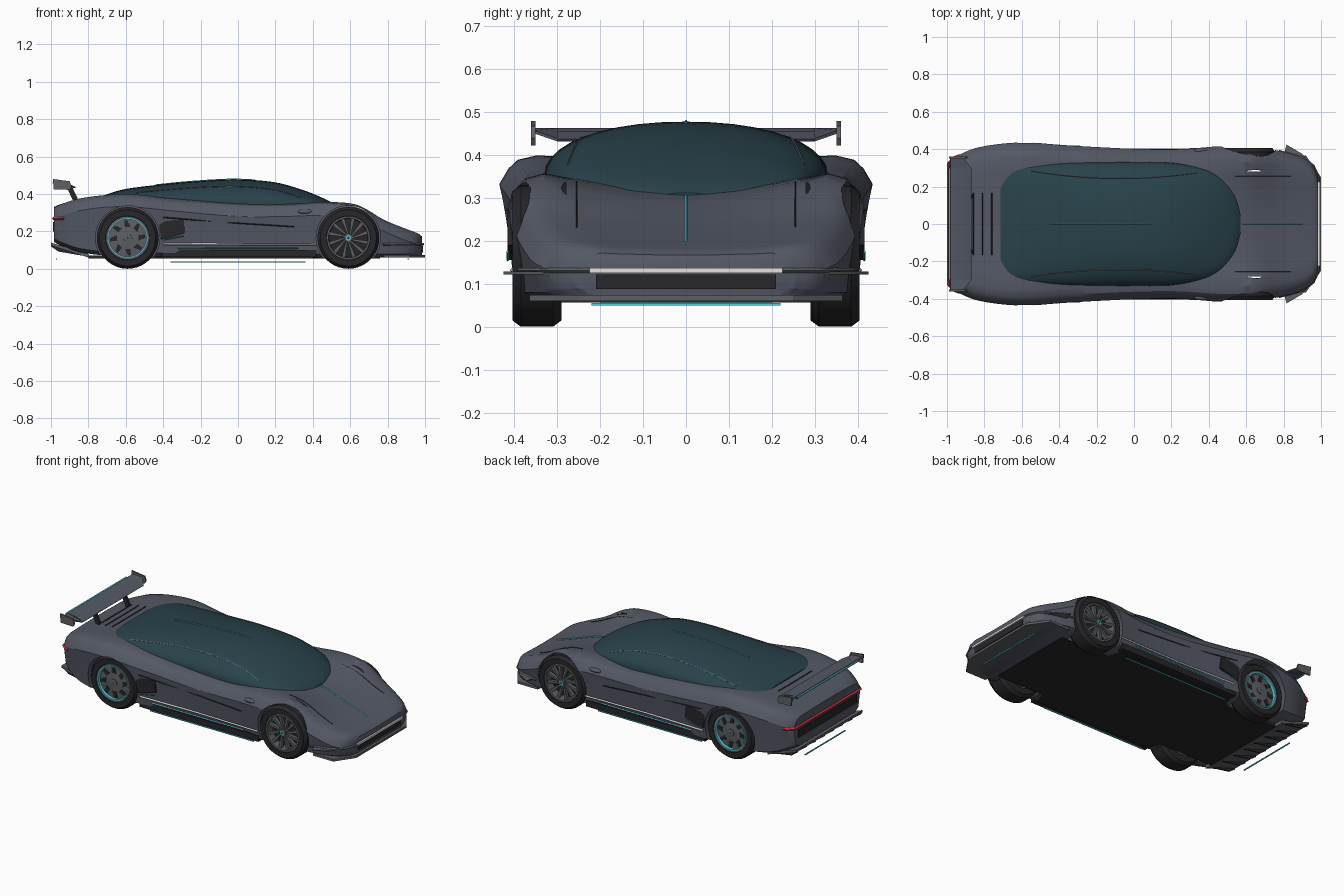
import bpy, bmesh, math
from mathutils import Vector
from mathutils.bvhtree import BVHTree

if "Cube" in bpy.data.objects:
    bpy.data.objects.remove(bpy.data.objects["Cube"])


def material(name, rgb):
    m = bpy.data.materials.new(name)
    m.diffuse_color = (*rgb, 1)
    m.use_nodes = True
    m.node_tree.nodes["Principled BSDF"].inputs["Base Color"].default_value = m.diffuse_color
    return m


SLATE = material("slate_paint", (0.09, 0.1, 0.13))
GLASS = material("dark_glass", (0.022, 0.055, 0.07))
BLACK = material("black", (0.02, 0.02, 0.023))
GREY = material("trim_grey", (0.11, 0.115, 0.125))
CYAN = material("cyan_light", (0.1, 0.6, 0.72))
WHITE = material("white_light", (0.8, 0.76, 0.74))
RED = material("red_light", (0.6, 0.03, 0.05))


def finish(o, mat, angle=30):
    o.data.materials.clear()
    o.data.materials.append(mat)
    bpy.ops.object.select_all(action='DESELECT')
    o.select_set(True)
    bpy.context.view_layer.objects.active = o
    bpy.ops.object.shade_smooth_by_angle(angle=math.radians(angle))
    return o


def mesh(name, verts, faces, mat, angle=30):
    me = bpy.data.meshes.new(name)
    me.from_pydata(verts, [], faces)
    bm = bmesh.new()
    bm.from_mesh(me)
    bmesh.ops.recalc_face_normals(bm, faces=bm.faces)
    bm.to_mesh(me)
    bm.free()
    o = bpy.data.objects.new(name, me)
    bpy.context.collection.objects.link(o)
    return finish(o, mat, angle)


def loft(name, rings, mat, closed=False, angle=30):
    n, m = len(rings[0]), len(rings)
    faces = [(i * n + j, i * n + (j + 1) % n, (i + 1) % m * n + (j + 1) % n, (i + 1) % m * n + j)
             for i in range(m if closed else m - 1) for j in range(n)]
    if not closed:
        faces += [tuple(range(n)), tuple(range((m - 1) * n, m * n))]
    return mesh(name, [p for r in rings for p in r], faces, mat, angle)


def prism(name, pts, axis, lo, hi, mat):
    """Extrude a 2D outline: axis 'y' takes (x, z) points, axis 'z' takes (x, y)."""
    put = (lambda p, t: (p[0], t, p[1])) if axis == 'y' else (lambda p, t: (p[0], p[1], t))
    return loft(name, [[put(p, t) for p in pts] for t in (lo, hi)], mat)


def box(name, x, y, z, mat):
    return prism(name, [(x[0], y[0]), (x[1], y[0]), (x[1], y[1]), (x[0], y[1])], 'z', z[0], z[1], mat)


def both(half):
    return half + [(x, -y) for x, y in reversed(half)]


def strip(name, pts, r, mat):
    cu = bpy.data.curves.new(name, 'CURVE')
    cu.dimensions, cu.bevel_depth, cu.bevel_resolution, cu.use_fill_caps = '3D', r, 0, True
    sp = cu.splines.new('POLY')
    sp.points.add(len(pts) - 1)
    for p, q in zip(sp.points, pts):
        p.co = (*q, 1)
    o = bpy.data.objects.new(name, cu)
    bpy.context.collection.objects.link(o)
    bpy.ops.object.select_all(action='DESELECT')
    o.select_set(True)
    bpy.context.view_layer.objects.active = o
    bpy.ops.object.convert(target='MESH')
    return finish(bpy.context.object, mat)


def smooth_rows(rows, n=5):
    out = []
    for i in range(len(rows) - 1):
        a, b, c, d = (rows[min(max(i + k, 0), len(rows) - 1)] for k in (-1, 0, 1, 2))
        for s in range(n):
            t = s / n
            out.append([0.5 * (2 * q + (r - p) * t + (2 * p - 5 * q + 4 * r - u) * t * t
                        + (3 * q - p - 3 * r + u) * t ** 3) for p, q, r, u in zip(a, b, c, d)])
    return out + [list(rows[-1])]


def lathe(name, prof, cx, cz, side, mat, n=40):
    """Revolve (radius, y) points about the axle."""
    rings = [[(cx + r * math.cos(a), side * y, cz + r * math.sin(a)) for r, y in prof]
             for a in (2 * math.pi * k / n for k in range(n))]
    return loft(name, rings, mat, closed=True)


# body shell: x, half width, bottom, shoulder, fender top, centre top
body_rows = [
    (-.985, .33, .145, .27, .325, .33), (-.95, .36, .125, .28, .343, .345),
    (-.85, .405, .09, .31, .375, .37), (-.7, .43, .07, .33, .395, .388),
    (-.55, .435, .065, .33, .398, .39), (-.35, .42, .065, .31, .375, .38),
    (0, .402, .06, .28, .35, .36), (.25, .40, .06, .28, .345, .345),
    (.45, .415, .06, .285, .357, .325), (.6, .413, .06, .27, .35, .30),
    (.68, .405, .06, .25, .322, .275), (.78, .39, .06, .2, .262, .24),
    (.9, .355, .06, .15, .213, .20), (.96, .31, .065, .135, .19, .18), (.985, .25, .07, .125, .172, .167)]


def body_ring(x, w, zb, zs, zt, zc):
    h = [(.85 * w, zb), (.945 * w, zb + .02), (.957 * w, zb + .35 * (zs - zb)), (w, zs),
         (.95 * w, zs + .55 * (zt - zs)), (.9 * w, zs + .85 * (zt - zs)), (.8 * w, zt),
         (.62 * w, zt + .4 * (zc - zt)), (.3 * w, zt + .85 * (zc - zt))]
    return ([(x, 0, zb)] + [(x, y, z) for y, z in h] + [(x, 0, zc)]
            + [(x, -y, z) for y, z in reversed(h)])


body = loft("body_shell", [body_ring(*r) for r in smooth_rows(body_rows)], SLATE)

# wheel arches cut from the body
WX, WZ = .59, .165
for cx in (WX, -WX):
    for s in (1, -1):
        bpy.ops.mesh.primitive_cylinder_add(vertices=48, radius=.172, depth=.3,
                                            location=(cx, s * .43, WZ), rotation=(math.pi / 2, 0, 0))
        cutter = bpy.context.object
        cutter.hide_render = True
        cutter.data.materials.append(BLACK)
        mod = body.modifiers.new("arch", 'BOOLEAN')
        mod.operation, mod.solver, mod.object = 'DIFFERENCE', 'EXACT', cutter
        bpy.context.view_layer.objects.active = body
        bpy.ops.object.modifier_apply(modifier=mod.name)
        bpy.data.objects.remove(cutter)
finish(body, SLATE)

# glass canopy: x, half width, edge height, top height
canopy_rows = [(-.715, .265, .375, .394), (-.6, .305, .385, .427), (-.4, .325, .368, .452),
               (-.2, .33, .356, .47), (0, .33, .35, .478), (.2, .327, .345, .462), (.35, .3, .34, .42),
               (.45, .26, .33, .38), (.53, .18, .312, .34), (.57, .07, .295, .312)]


def canopy_ring(x, w, zb, zt):
    arc = [(math.cos(t), math.sin(t)) for t in (math.pi * k / 20 for k in range(21))]
    e = 2 / 2.15
    top = [(x, w * math.copysign(abs(c) ** e, c), zb + (zt - zb) * max(v, 0) ** e) for c, v in arc]
    return top + [(x, -w, zb - .03), (x, w, zb - .03)]


canopy = loft("canopy", [canopy_ring(*r) for r in smooth_rows(canopy_rows)], GLASS, angle=40)

# thin lines draped onto the body and canopy
dg = bpy.context.evaluated_depsgraph_get()
trees = [BVHTree.FromObject(o, dg) for o in (body, canopy)]


def draped(name, a, b, r, mat, bow=0, n=14):
    pts = []
    for k in range(n + 1):
        t = k / n
        x, y = a[0] + (b[0] - a[0]) * t, a[1] + (b[1] - a[1]) * t
        y -= math.copysign(bow * 4 * t * (1 - t), y) if bow else 0
        zs = [h[0].z for h in (tr.ray_cast(Vector((x, y, 2)), Vector((0, 0, -1))) for tr in trees) if h[0]]
        pts.append((x, y, max(zs) + r * .3))
    return strip(name, pts, r, mat)


draped("roof_light", (-.44, 0), (.09, 0), .003, CYAN)
draped("hood_light", (.58, 0), (.9, 0), .004, CYAN)
for x in (-.86, -.81, -.76):
    draped("deck_louver", (x, -.165), (x, .165), .004, BLACK)
for s in (1, -1):
    draped("hood_seam", (.54, s * .255), (.84, s * .255), .002, BLACK)
    draped("window_line", (-.55, s * .285), (.34, s * .275), .003, GREY, bow=.035)

# wheels
tyre = [(.112, .29), (.15, .29), (.165, .31), (.165, .385), (.15, .405), (.118, .405), (.112, .395)]
for s in (1, -1):
    for cx, pos in ((WX, "front"), (-WX, "rear")):
        lathe(pos + "_tyre", tyre, cx, WZ, s, BLACK)
        lathe(pos + "_rim", [(.1, .3), (.114, .3), (.116, .402), (.106, .402)], cx, WZ, s, GREY)
        back = .35 if pos == "front" else .385
        lathe(pos + "_wheel_disc", [(.002, .31), (.11, .31), (.11, back), (.002, back + .01)], cx, WZ, s, BLACK if pos == "front" else GREY)
        lathe(pos + "_hub", [(.002, .34), (.025, .34), (.022, .398), (.002, .4)], cx, WZ, s, GREY, 20)
        count = 12 if pos == "front" else 8
        for k in range(count):
            a = 2 * math.pi * k / count
            r0, r1, tw = (.018, .11, .3) if pos == "front" else (.06, .095, .12)
            quad = [(cx + r * math.cos(a + d), WZ + r * math.sin(a + d)) for r, d in
                    ((r0, -.25), (r1, tw - .1), (r1, tw + .08), (r0, .25))]
            if pos == "front":
                prism("front_spoke", quad, 'y', s * .368, s * .39, GREY)
            else:
                prism("rear_wheel_slot", quad, 'y', s * .385, s * .393, BLACK)
    lathe("front_hub_light", [(.008, .39), (.014, .39), (.014, .403), (.008, .403)], WX, WZ, s, CYAN, 20)
    lathe("rear_ring_light", [(.1, .38), (.106, .38), (.106, .405), (.1, .405)], -WX, WZ, s, CYAN)

# underside, splitter and nose
prism("floor", both([(-.8, .28), (-.43, .28), (-.4, .36), (.4, .36), (.43, .28), (.76, .28)]), 'z', .056, .07, BLACK)
prism("front_splitter", both([(.765, .27), (.78, .365), (.92, .365), (1, .25)]), 'z', .06, .074, GREY)
box("nose_grille", (.95, .989), (-.21, .21), (.088, .122), BLACK)
nose = [(.775, .39), (.9, .356), (.96, .312), (.988, .25)]
strip("nose_light_band", [(x, y, .131) for x, y in both(nose)], .006, GREY)
box("nose_light", (.97, .995), (-.225, .225), (.125, .137), WHITE)

# sides
for s in (1, -1):
    box("side_sill", (-.41, .42), (s * .35, s * .396), (.062, .1), BLACK)
    strip("sill_light", [(-.4, s * .405, .132), (0, s * .392, .13), (.42, s * .402, .13)], .006, WHITE)
    strip("sill_glow", [(-.32, s * .399, .11), (.32, s * .397, .11)], .005, CYAN)
    box("side_underglow", (-.36, .36), (s * .355, s * .362), (.034, .04), CYAN)
    prism("side_intake", [(-.425, .25), (-.29, .265), (-.285, .19), (-.41, .155)], 'y', s * .38, s * .416, BLACK)
    strip("intake_light", [(-.4, s * .416, .155), (-.29, s * .416, .175)], .003, CYAN)
    strip("waist_crease", [(-.4, s * .421, .275), (-.1, s * .398, .25), (.3, s * .397, .225)], .003, BLACK)
    prism("front_canard", [(.8, s * .36), (.815, s * .425), (.9, s * .375), (.97, s * .29)], 'z', .122, .129, GREY)
    bpy.ops.mesh.primitive_uv_sphere_add(segments=20, ring_count=10, location=(.36, s * .392, .305))
    pod = bpy.context.object
    pod.name, pod.scale = "side_camera_pod", (.04, .016, .013)
    finish(pod, SLATE, 60)

# tail: light bar, panel, diffuser
tail = [(-.93, .366), (-.955, .356), (-.987, .328)]
strip("tail_light", [(x, y, .27) for x, y in both(tail)], .009, RED)
box("tail_panel", (-.99, -.95), (-.29, .29), (.2, .25), BLACK)
prism("rear_diffuser", [(-.8, .06), (-1, .125), (-1, .14), (-.8, .08)], 'y', -.33, .33, GREY)
for k in range(8):
    y = -.315 + .09 * k
    prism("diffuser_fin", [(-.83, .07), (-.96, .092), (-1, .12), (-1, .135)], 'y', y - .004, y + .004, BLACK)
box("front_underglow", (.907, .913), (-.22, .22), (.049, .055), CYAN)
box("rear_underglow", (-.973, -.967), (-.2, .2), (.05, .056), CYAN)

# rear wing
prism("rear_wing", [(-.985, .457), (-.98, .463), (-.92, .456), (-.87, .438), (-.875, .432), (-.93, .443)], 'y', -.3, .3, SLATE)
box("wing_light", (-.993, -.984), (-.3, .3), (.455, .461), CYAN)
for s in (1, -1):
    loft("wing_tip", [[(-.985, y, .459), (-.98, y, .463), (lead, y, z), (lead, y, z - .007)]
                      for y, lead, z in ((s * .3, -.87, .439), (s * .355, -.915, .458))], SLATE)
    prism("wing_endplate", [(-.99, .48), (-.985, .425), (-.9, .422), (-.89, .44), (-.9, .468)], 'y', s * .351, s * .361, GREY)
    prism("wing_support", [(-.92, .445), (-.89, .445), (-.85, .36), (-.88, .36)], 'y', s * .14, s * .155, BLACK)
